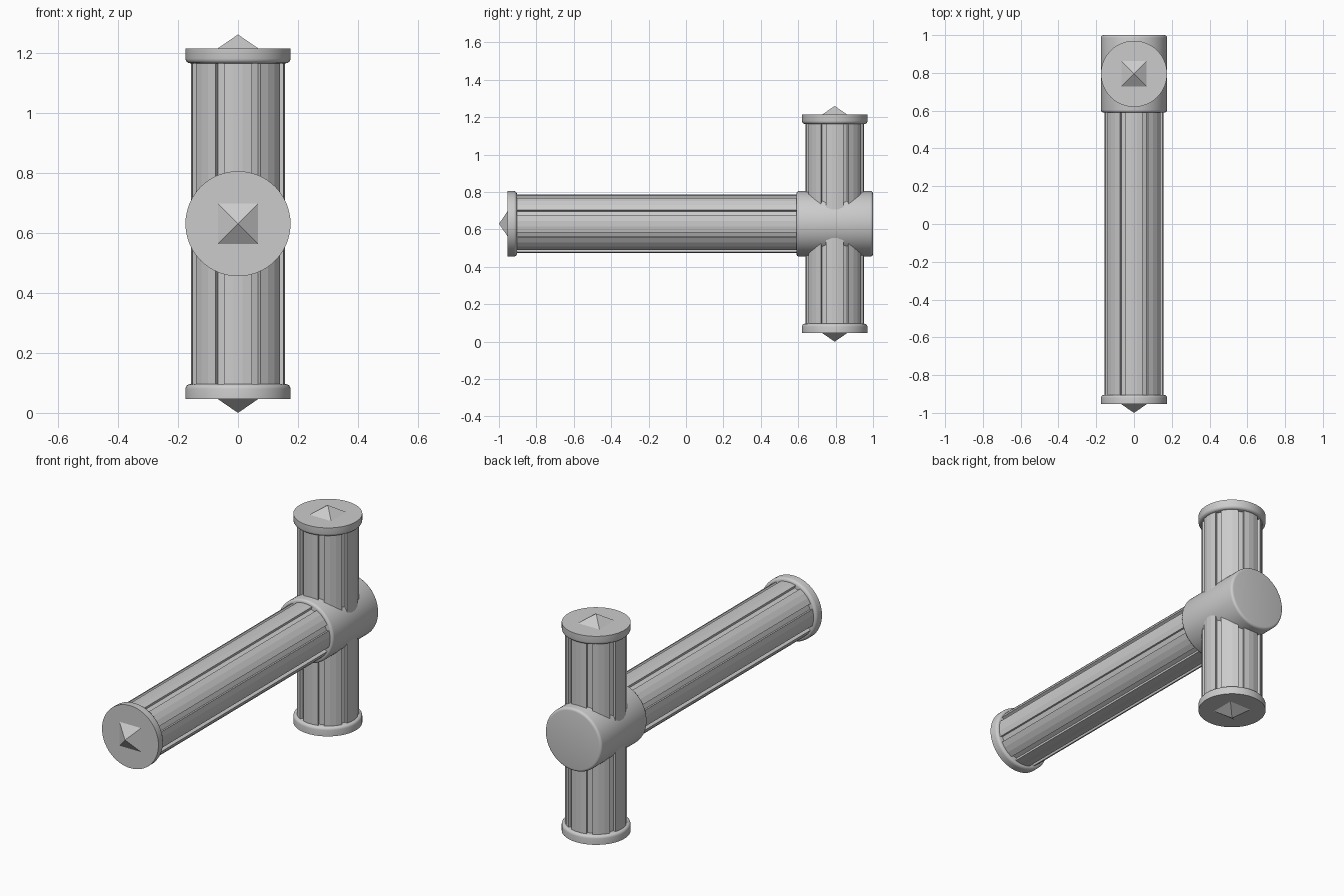
import bpy, bmesh
from math import pi, sin, cos, radians
from mathutils import Matrix

cube = bpy.data.objects.get("Cube")
if cube:
    bpy.data.objects.remove(cube, do_unlink=True)

SHAFT_R, RIM_R, CAP_T = 0.158, 0.175, 0.05
STUD_HALF, STUD_H = 0.067, 0.046
MID_Y, MID_Z = 0.795, 0.63
HEIGHT = 1.26


def finish(name, bm, matrix, smooth=None):
    bmesh.ops.recalc_face_normals(bm, faces=bm.faces)
    mesh = bpy.data.meshes.new(name)
    bm.to_mesh(mesh)
    bm.free()
    obj = bpy.data.objects.new(name, mesh)
    obj.matrix_world = matrix
    bpy.context.collection.objects.link(obj)
    if smooth:
        bpy.ops.object.select_all(action='DESELECT')
        obj.select_set(True)
        bpy.context.view_layer.objects.active = obj
        bpy.ops.object.shade_smooth_by_angle(angle=radians(smooth))
    return obj


def fluted_shaft(name, length, matrix):
    """Eight three-facet panels separated by narrow grooves, along local z."""
    bm = bmesh.new()
    step = 2 * pi / 32
    floor_r = SHAFT_R - 0.016
    section = [(-1.5, SHAFT_R), (-0.5, SHAFT_R), (0.5, SHAFT_R),
               (1.5, SHAFT_R), (1.5, floor_r), (2.5, floor_r)]
    verts = [bm.verts.new((r * cos((4 * k + a) * step), r * sin((4 * k + a) * step), 0))
             for k in range(8) for a, r in section]
    base = bm.faces.new(verts)
    top = bmesh.ops.extrude_face_region(bm, geom=[base], use_keep_orig=True)
    moved = [v for v in top["geom"] if isinstance(v, bmesh.types.BMVert)]
    bmesh.ops.translate(bm, verts=moved, vec=(0, 0, length))
    return finish(name, bm, matrix)


def round_disc(name, depth, bevel, both_ends, matrix):
    """Disc centred on local z with its lower rim, or both rims, rounded."""
    bm = bmesh.new()
    bmesh.ops.create_cone(bm, cap_ends=True, segments=64,
                          radius1=RIM_R, radius2=RIM_R, depth=depth)
    rims = [e for e in bm.edges
            if abs(e.verts[0].co.z - e.verts[1].co.z) < 1e-5
            and (both_ends or e.verts[0].co.z < 0)]
    bmesh.ops.bevel(bm, geom=rims, offset=bevel, segments=4,
                    profile=0.5, affect='EDGES')
    return finish(name, bm, matrix, 40)


def stud(name, matrix):
    """Low square pyramid standing on local z = 0."""
    bm = bmesh.new()
    bmesh.ops.create_cone(bm, cap_ends=True, segments=4,
                          radius1=STUD_HALF * 2 ** 0.5, radius2=0, depth=STUD_H,
                          matrix=Matrix.Translation((0, 0, STUD_H / 2))
                          @ Matrix.Rotation(pi / 4, 4, 'Z'))
    bmesh.ops.remove_doubles(bm, verts=bm.verts, dist=1e-5)
    return finish(name, bm, matrix)


def end_cap(prefix, matrix):
    """Cap whose outer face lies on the local origin, facing local +z."""
    round_disc(prefix + "_cap", CAP_T, 0.016, False,
               matrix @ Matrix.Translation((0, 0, -CAP_T / 2)))
    stud(prefix + "_stud", matrix)


forward = Matrix.Rotation(pi / 2, 4, 'X')
down = Matrix.Rotation(pi, 4, 'X')

# Upright shaft with a cap at each end
inset = STUD_H + CAP_T / 2
fluted_shaft("upright_shaft", HEIGHT - 2 * inset,
             Matrix.Translation((0, MID_Y, inset)))
end_cap("upper", Matrix.Translation((0, MID_Y, HEIGHT - STUD_H)))
end_cap("lower", Matrix.Translation((0, MID_Y, STUD_H)) @ down)

# Long shaft reaching forward from the hub
fluted_shaft("long_shaft", 1.58, Matrix.Translation((0, 0.65, MID_Z)) @ forward)
end_cap("front", Matrix.Translation((0, STUD_H - 1, MID_Z)) @ forward)

# Hub joining the two shafts
round_disc("hub", 0.41, 0.014, True, Matrix.Translation((0, MID_Y, MID_Z)) @ forward)
